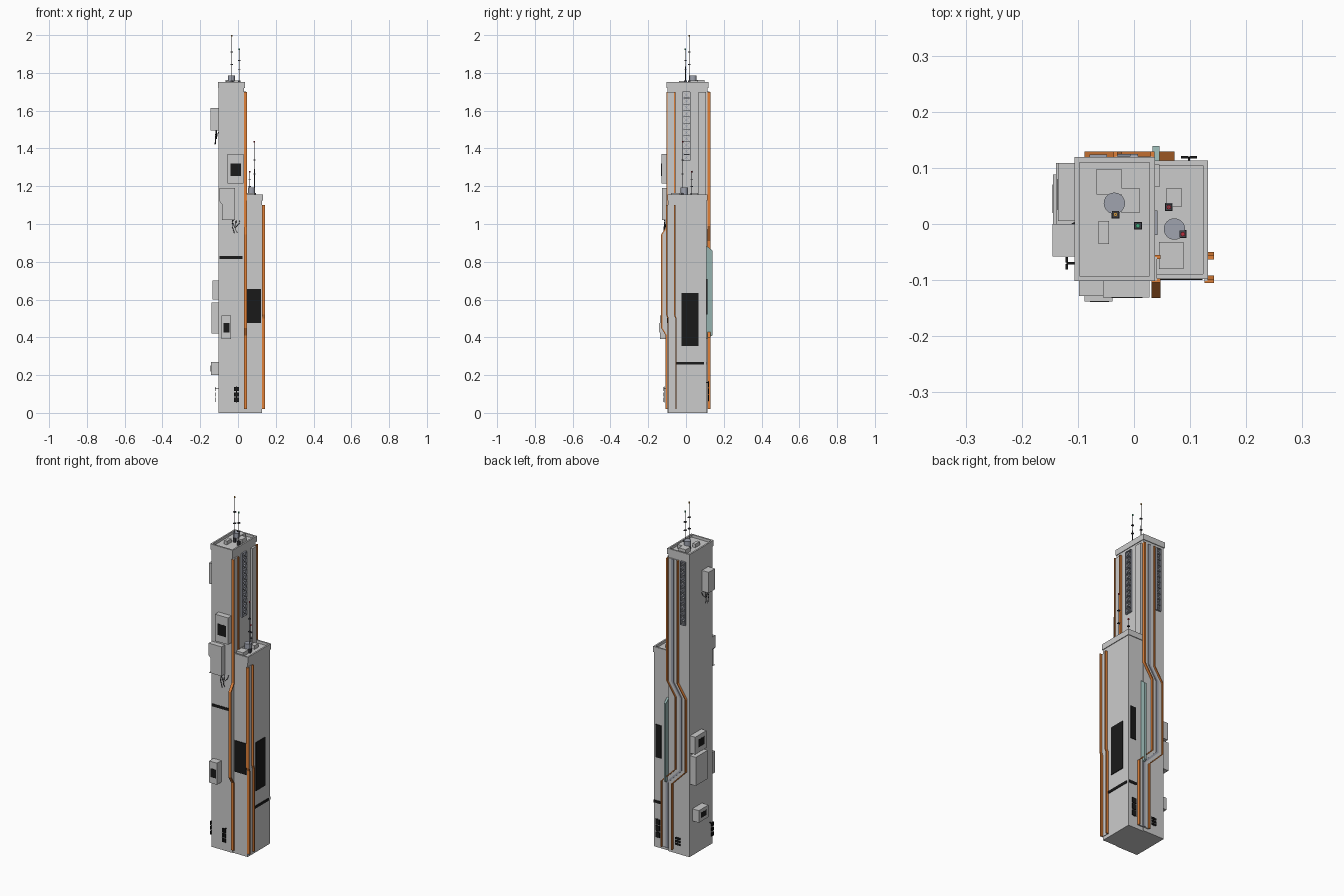
import bpy, bmesh, math
from mathutils import Vector

if "Cube" in bpy.data.objects:
    bpy.data.objects.remove(bpy.data.objects["Cube"])


def mat(name, col):
    m = bpy.data.materials.new(name)
    m.diffuse_color = (*col, 1)
    m.use_nodes = True
    m.node_tree.nodes["Principled BSDF"].inputs["Base Color"].default_value = m.diffuse_color
    return m


ORANGE = mat("orange", (0.75, 0.22, 0.04))
BLACK = mat("black", (0.01, 0.01, 0.01))
STEEL = mat("steel", (0.35, 0.37, 0.43))
TEAL = mat("teal", (0.3, 0.45, 0.43))
DARK = mat("dark", (0.06, 0.06, 0.07))


def finish(name, bm, m=None):
    bmesh.ops.recalc_face_normals(bm, faces=bm.faces)
    me = bpy.data.meshes.new(name)
    bm.to_mesh(me)
    bm.free()
    ob = bpy.data.objects.new(name, me)
    bpy.context.collection.objects.link(ob)
    if m:
        me.materials.append(m)
    return ob


def prism(name, pts, ext, m=None):
    """Polygon swept along a vector."""
    bm = bmesh.new()
    f = bm.faces.new([bm.verts.new(p) for p in pts])
    r = bmesh.ops.extrude_face_region(bm, geom=[f])
    bmesh.ops.translate(bm, vec=ext, verts=[v for v in r['geom'] if isinstance(v, bmesh.types.BMVert)])
    return finish(name, bm, m)


def box(name, x0, x1, y0, y1, z0, z1, m=None):
    return prism(name, [(x0, y0, z0), (x1, y0, z0), (x1, y1, z0), (x0, y1, z0)], Vector((0, 0, z1 - z0)), m)


def cyl(name, x, y, z0, z1, r, m=None, n=24):
    pts = [(x + r * math.cos(i * math.tau / n), y + r * math.sin(i * math.tau / n), z0) for i in range(n)]
    return prism(name, pts, Vector((0, 0, z1 - z0)), m)


# Wall coordinates: u along the wall, z up, d outwards
WALLS = {
    "front": lambda u, z, d: Vector((u, -0.098 - d, z)),
    "back": lambda u, z, d: Vector((u, 0.115 + d, z)),
    "back_low": lambda u, z, d: Vector((u, 0.109 + d, z)),
    "left": lambda u, z, d: Vector((-0.102 - d, u, z)),
    "right": lambda u, z, d: Vector((0.033 + d, u, z)),
    "right_low": lambda u, z, d: Vector((0.128 + d, u, z)),
}


def slab(name, wall, pts, d0, d1, m=None):
    w = WALLS[wall]
    return prism(name, [w(u, z, d0) for u, z in pts], w(0, 0, d1) - w(0, 0, d0), m)


def plate(name, wall, u0, u1, z0, z1, d1, m=None, d0=-0.002):
    return slab(name, wall, [(u0, z0), (u1, z0), (u1, z1), (u0, z1)], d0, d1, m)


def ribbon(name, wall, path, w, d1, m=None):
    pts = [(u - w / 2, z) for u, z in path] + [(u + w / 2, z) for u, z in reversed(path)]
    return slab(name, wall, pts, -0.002, d1, m)


def band(name, wall, path, w, d_rail, d_plate, rail=0.007):
    """Grey channel with an orange rail along each edge."""
    ribbon(name + "_channel", wall, path, w, d_plate)
    for s in (-1, 1):
        ribbon(name + "_rail", wall, [(u + s * w / 2, z) for u, z in path], rail, d_rail, ORANGE)


# Two tower shafts with rimmed roofs
def tower(name, x0, x1, y0, y1, top):
    box(name + "_shaft", x0, x1, y0, y1, 0, top - 0.015)
    o, t, zl = 0.004, 0.009, top - 0.033
    box(name + "_rim_front", x0 - o, x1 + o, y0 - o, y0 - o + t, zl, top)
    box(name + "_rim_back", x0 - o, x1 + o, y1 + o - t, y1 + o, zl, top)
    box(name + "_rim_left", x0 - o, x0 - o + t, y0 - o + t, y1 + o - t, zl, top)
    box(name + "_rim_right", x1 + o - t, x1 + o, y0 - o + t, y1 + o - t, zl, top)


tower("tall_tower", -0.102, 0.033, -0.098, 0.115, 1.752)
tower("low_tower", 0.030, 0.128, -0.094, 0.109, 1.157)

# Kinked service bands
band("corner_band", "right", [(-0.080, 1.70), (-0.080, 0.985), (-0.107, 0.945), (-0.107, 0.45),
                              (-0.083, 0.41), (-0.083, 0.02)], 0.042, 0.014, 0.008)
band("right_band", "right_low", [(-0.081, 1.10), (-0.081, 0.52), (-0.074, 0.50), (-0.074, 0.02)], 0.042, 0.015, 0.003)
band("back_band", "back", [(0.0, 1.70), (0.0, 0.99), (-0.052, 0.91), (-0.052, 0.49),
                           (0.036, 0.40), (0.036, 0.02)], 0.066, 0.014, 0.005)
ribbon("back_middle_rib", "back", [(0.0, 1.70), (0.0, 0.99), (-0.052, 0.91), (-0.052, 0.49),
                                   (0.036, 0.40), (0.036, 0.02)], 0.014, 0.010, STEEL)
plate("upper_right_channel", "right", 0.066, 0.106, 1.12, 1.70, 0.012)
prism("back_pipe", [(0.033, 0.108, 0.39), (0.033, 0.139, 0.41), (0.033, 0.139, 0.86), (0.033, 0.108, 0.885)],
      Vector((0.012, 0, 0)), TEAL)


# Lattice trusses
def truss(name, wall, u0, u1, z0, z1, n, d):
    w = 0.0035
    for u in (u0, u1):
        ribbon(name + "_post", wall, [(u, z0), (u, z1)], w, d, STEEL)
    h = (z1 - z0) / n
    for i in range(n + 1):
        z = z0 + i * h
        plate(name + "_rung", wall, u0, u1, z - w / 2, z + w / 2, d, STEEL)
        if i < n:
            for a, b in ((u0, u1), (u1, u0)):
                ribbon(name + "_brace", wall, [(a, z), (b, z + h)], w, d - 0.002, STEEL)


truss("right_truss", "right", -0.018, 0.022, 1.335, 1.70, 11, 0.009)
truss("back_truss", "back", -0.078, -0.050, 1.335, 1.70, 11, 0.009)

# Dark screens and slot lines
plate("front_screen", "front", 0.047, 0.122, 0.475, 0.655, 0.002, BLACK)
plate("right_screen", "right_low", -0.025, 0.065, 0.355, 0.635, 0.004, BLACK)
plate("back_screen", "back_low", 0.080, 0.115, 0.52, 0.71, 0.004, BLACK)
plate("front_slot", "front", -0.098, 0.025, 0.815, 0.83, 0.003, BLACK)
plate("right_slot", "right_low", -0.050, 0.095, 0.255, 0.27, 0.003, BLACK)
plate("back_slot", "back_low", 0.074, 0.128, 0.255, 0.27, 0.003, BLACK)


# Stand-off grilles near the ground
def grille(name, wall, u0, u1, z0, z1, d):
    du, dz = (u1 - u0) / 2, (z1 - z0) / 3
    for i in range(2):
        for j in range(3):
            plate(name + "_cell", wall, u0 + i * du + 0.001, u0 + (i + 1) * du - 0.001,
                  z0 + j * dz + 0.003, z0 + (j + 1) * dz - 0.003, d + 0.002, BLACK, d - 0.002)
    u = (u0 + u1) / 2
    plate(name + "_strut", wall, u - 0.002, u + 0.002, z1 - 0.012, z1 - 0.007, d, BLACK)
    plate(name + "_spine", wall, u - 0.002, u + 0.002, z0, z1, d, BLACK, d - 0.002)


grille("front_grille", "front", -0.022, 0.005, 0.055, 0.14, 0.018)
grille("left_grille", "left", -0.082, -0.058, 0.055, 0.14, 0.018)
grille("back_grille", "back_low", 0.083, 0.113, 0.06, 0.17, 0.010)
grille("back_vent", "back", -0.048, -0.015, 0.05, 0.10, 0.006)


# Wall-mounted machine boxes, some with a dark window
def unit(name, wall, u0, u1, z0, z1, d, win=None):
    plate(name, wall, u0, u1, z0, z1, d)
    if win:
        plate(name + "_window", wall, *win, d + 0.001, BLACK, d - 0.002)


unit("front_unit_top", "front", -0.055, 0.028, 1.215, 1.37, 0.033, (-0.04, 0.015, 1.255, 1.32))
unit("front_unit_low", "front", -0.088, -0.038, 0.39, 0.515, 0.040, (-0.078, -0.045, 0.425, 0.475))
slab("front_unit_middle", "front", [(-0.098, 1.02), (-0.016, 1.02), (-0.016, 1.19), (-0.098, 1.19),
                                    (-0.098, 1.12), (-0.085, 1.105), (-0.085, 1.02)], -0.002, 0.030)
unit("left_unit_top", "left", -0.058, 0.0, 1.495, 1.615, 0.043)
unit("left_unit_upper", "left", 0.005, 0.109, 0.60, 0.70, 0.033, (0.025, 0.08, 0.63, 0.675))
unit("left_unit_middle", "left", 0.0, 0.109, 0.42, 0.585, 0.037)
unit("left_unit_low", "left", 0.0, 0.088, 0.20, 0.27, 0.042, (0.02, 0.07, 0.22, 0.25))


# Loose cables hanging under two units
def cable(name, wall, pts):
    cu = bpy.data.curves.new(name, 'CURVE')
    cu.dimensions = '3D'
    cu.bevel_depth = 0.0018
    cu.bevel_resolution = 1
    sp = cu.splines.new('POLY')
    sp.points.add(len(pts) - 1)
    for p, q in zip(sp.points, pts):
        p.co = (*WALLS[wall](*q), 1)
    cu.materials.append(DARK)
    bpy.context.collection.objects.link(bpy.data.objects.new(name, cu))


for wall, u, z in (("front", -0.025, 1.03), ("left", -0.03, 1.50)):
    cable("hanging_cable_a", wall, [(u, z, 0.015), (u - 0.006, z - 0.04, 0.018), (u + 0.006, z - 0.08, 0.02)])
    cable("hanging_cable_b", wall, [(u + 0.015, z - 0.01, 0.012), (u + 0.012, z - 0.06, 0.016), (u + 0.02, z - 0.075, 0.016)])
    cable("hanging_cable_c", wall, [(u - 0.01, z, 0.012), (u + 0.008, z - 0.05, 0.012), (u + 0.03, z - 0.03, 0.008), (u + 0.034, z - 0.01, 0)])


# Roof tanks, machine boxes and masts
def mast(name, x, y, z0, z1, bulb, r=0.0022):
    box(name + "_base", x - 0.007, x + 0.007, y - 0.007, y + 0.007, z0, z0 + 0.022, DARK)
    cyl(name + "_lower", x, y, z0, z0 + (z1 - z0) * 0.5, r, DARK, 8)
    cyl(name + "_upper", x, y, z0, z1, r * 0.6, DARK, 8)
    cyl(name + "_light", x, y, z1 - 0.008, z1, 0.004, bulb, 8)
    for f in (0.4, 0.65):
        z = z0 + (z1 - z0) * f
        box(name + "_arm", x - 0.006, x + 0.006, y - 0.006, y + 0.006, z, z + 0.005, DARK)


RED = mat("red", (0.5, 0.03, 0.05))
GREEN = mat("green", (0.05, 0.4, 0.2))
AMBER = mat("amber", (0.6, 0.3, 0.05))
mast("tall_mast", -0.033, 0.017, 1.737, 2.0, AMBER)
mast("tall_mast_short", 0.007, -0.003, 1.737, 1.93, GREEN)
mast("low_mast", 0.087, -0.018, 1.142, 1.44, RED, 0.0018)
mast("low_mast_short", 0.062, 0.030, 1.142, 1.28, RED)
cyl("tall_tank", -0.035, 0.037, 1.73, 1.786, 0.019, STEEL)
cyl("low_tank", 0.072, -0.009, 1.135, 1.192, 0.019, STEEL)
box("tall_roof_unit_a", -0.067, -0.022, 0.053, 0.098, 1.73, 1.762)
box("tall_roof_unit_b", -0.022, 0.010, 0.020, 0.064, 1.73, 1.760)
box("tall_roof_unit_c", -0.063, -0.045, -0.036, 0.005, 1.73, 1.758)
box("low_roof_unit_a", 0.058, 0.085, 0.030, 0.064, 1.135, 1.163)
box("low_roof_unit_b", 0.045, 0.088, -0.080, -0.032, 1.135, 1.165)
